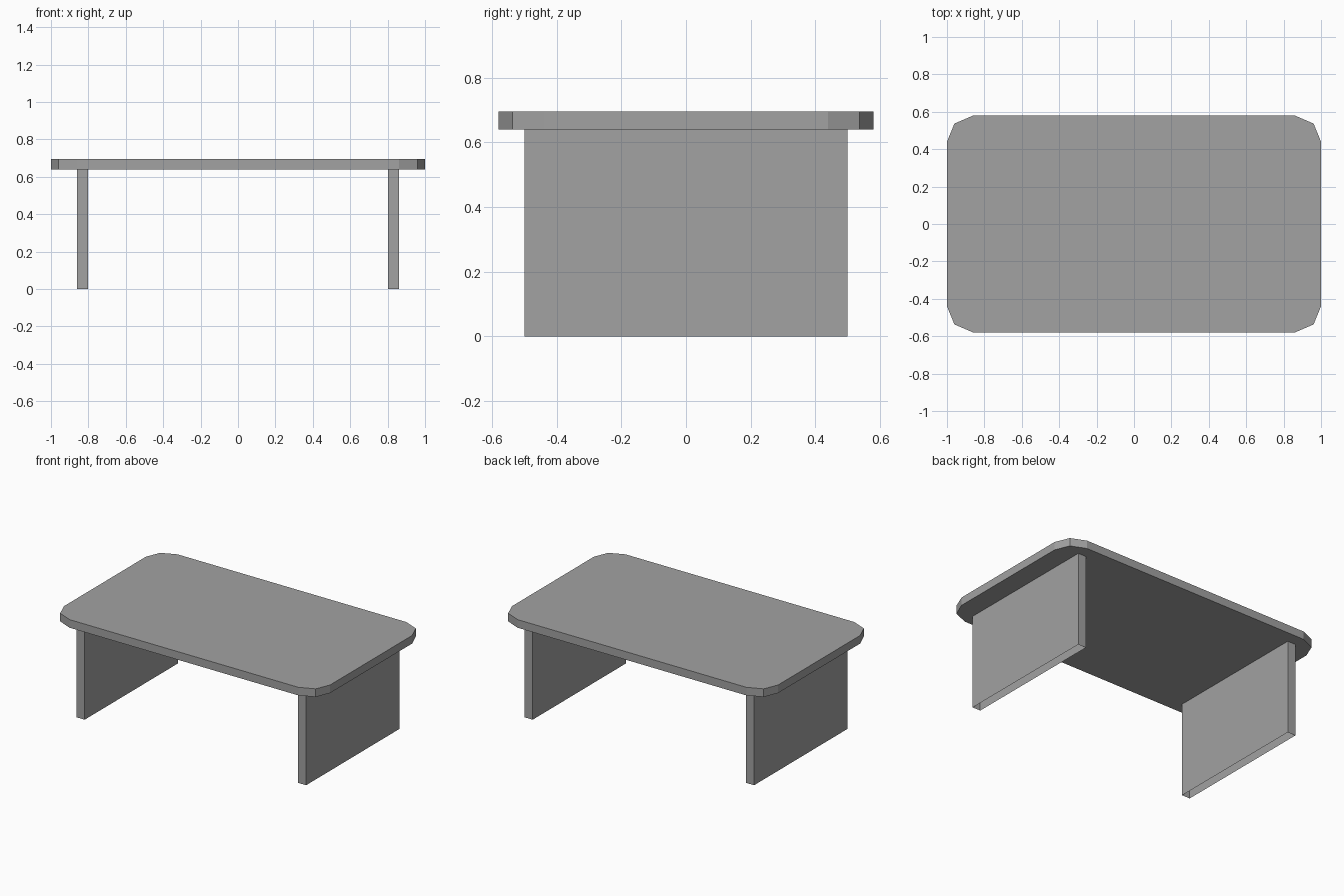
import bpy
import bmesh

cube = bpy.data.objects.get("Cube")
if cube:
    bpy.data.objects.remove(cube, do_unlink=True)

grey = bpy.data.materials.new("plain_grey")
grey.use_nodes = True
colour = (0.36, 0.36, 0.36, 1)
grey.diffuse_color = colour
grey.node_tree.nodes["Principled BSDF"].inputs["Base Color"].default_value = colour


def extrude_outline(name, outline, bottom, top, open_bottom=False):
    """Raise a flat outline from bottom to top as a prism."""
    bm = bmesh.new()
    base = bm.faces.new([bm.verts.new((x, y, bottom)) for x, y in outline])
    raised = bmesh.ops.extrude_face_region(bm, geom=[base], use_keep_orig=True)["geom"]
    bmesh.ops.translate(bm, vec=(0, 0, top - bottom),
                        verts=[v for v in raised if isinstance(v, bmesh.types.BMVert)])
    bmesh.ops.recalc_face_normals(bm, faces=bm.faces)
    if open_bottom:
        bmesh.ops.delete(bm, geom=[base], context='FACES_ONLY')
    mesh = bpy.data.meshes.new(name)
    bm.to_mesh(mesh)
    bm.free()
    mesh.materials.append(grey)
    obj = bpy.data.objects.new(name, mesh)
    bpy.context.collection.objects.link(obj)
    return obj


UNDERSIDE = 0.64

# Table top: one faceted corner mirrored into all four quadrants
corner = [(1.0, 0.44), (0.96, 0.537), (0.86, 0.58)]
outline = []
for sx, sy in ((1, 1), (-1, 1), (-1, -1), (1, -1)):
    points = corner if sx * sy > 0 else corner[::-1]
    outline += [(sx * x, sy * y) for x, y in points]
extrude_outline("table_top", outline, UNDERSIDE, 0.695)

# Panel legs: hollow slabs, open underneath
for name, side in (("left_leg", 1), ("right_leg", -1)):
    inner, outer = side * 0.802, side * 0.862
    slab = [(inner, -0.5), (outer, -0.5), (outer, 0.5), (inner, 0.5)]
    extrude_outline(name, slab, 0, UNDERSIDE, open_bottom=True)
